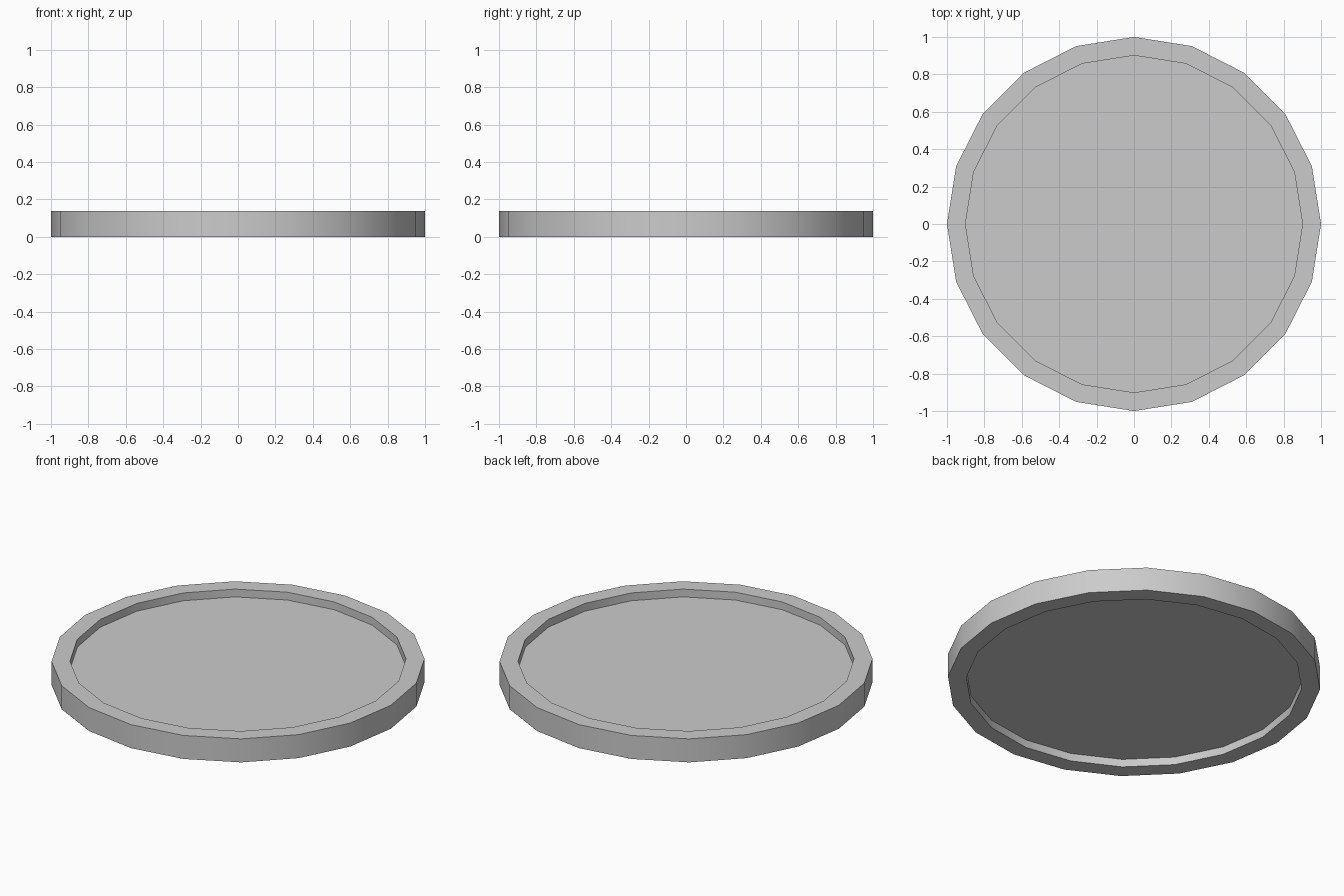
import bpy, bmesh, math
from mathutils import Matrix

if "Cube" in bpy.data.objects:
    bpy.data.objects.remove(bpy.data.objects["Cube"])

SIDES, RADIUS, INNER, HEIGHT = 20, 1.0, 0.9, 0.139
RECESS = HEIGHT / 3

# Round plate: low-poly disc
bm = bmesh.new()
bmesh.ops.create_cone(bm, cap_ends=True, segments=SIDES, radius1=RADIUS,
                      radius2=RADIUS, depth=HEIGHT,
                      matrix=Matrix.Translation((0, 0, HEIGHT / 2)))
bm.normal_update()

# Raised rim: inset both caps, then sink each centre with a straight wall
for cap in [f for f in bm.faces if len(f.verts) == SIDES]:
    rim = (RADIUS - INNER) * math.cos(math.pi / SIDES)
    bmesh.ops.inset_individual(bm, faces=[cap], thickness=rim)
    bmesh.ops.inset_individual(bm, faces=[cap], thickness=0, depth=-RECESS)

mesh = bpy.data.meshes.new("rimmed_disc")
bm.to_mesh(mesh)
bm.free()
disc = bpy.data.objects.new("rimmed_disc", mesh)
bpy.context.collection.objects.link(disc)

# Smooth round walls, sharp rim edges
bpy.context.view_layer.objects.active = disc
disc.select_set(True)
bpy.ops.object.shade_smooth_by_angle(angle=math.radians(30))
